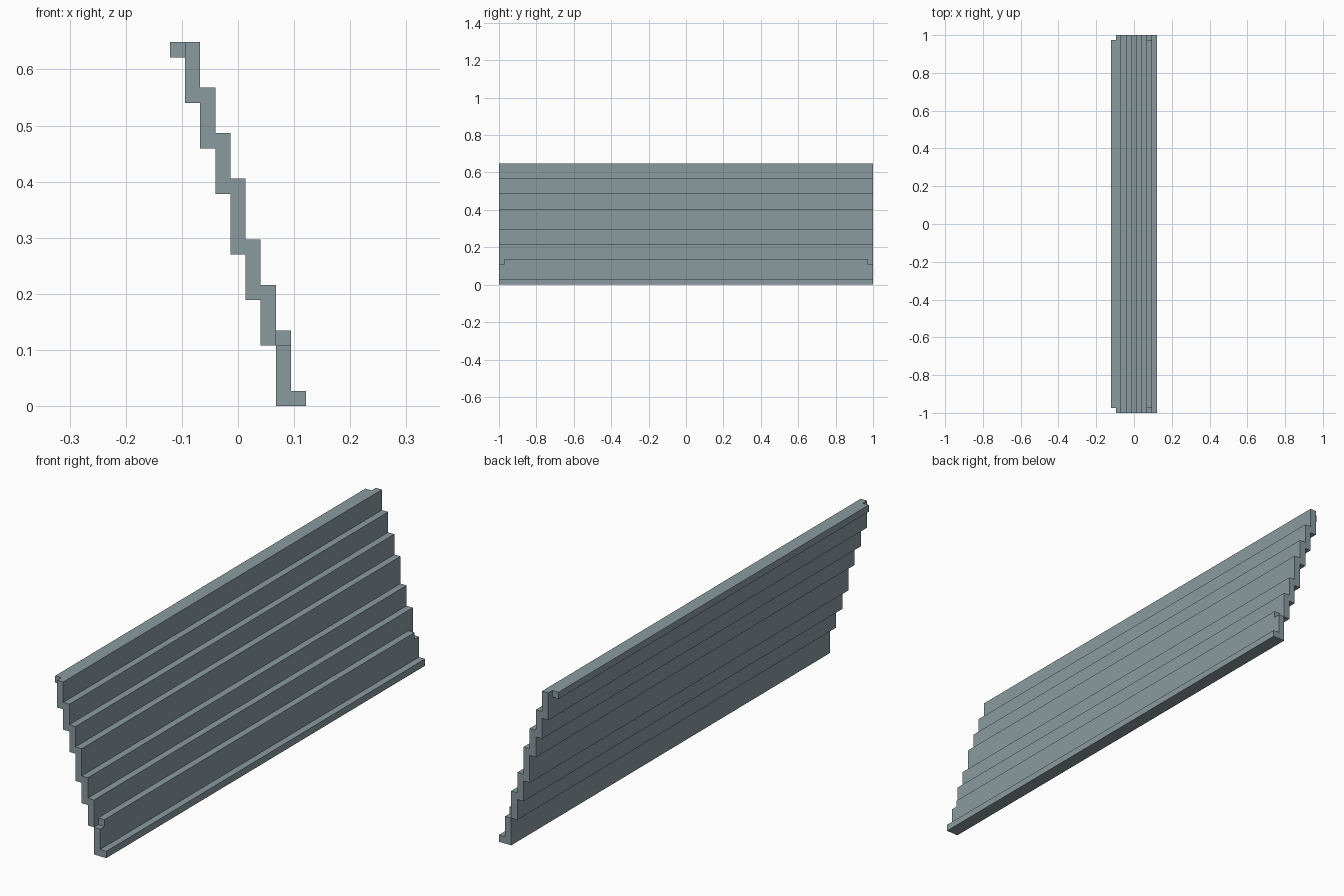
import bpy, bmesh
from mathutils import Vector

if "Cube" in bpy.data.objects:
    bpy.data.objects.remove(bpy.data.objects["Cube"])

U = 2 / 74            # grid unit: the panel is 74 units long
X0 = -4.5 * U         # left edge of the nine columns
Y = [-37 * U, -36 * U, 36 * U, 37 * U]   # end, middle and end sections

# Bottom and top of each stepped slat, in units, from top lip to bottom lip
slats = [(23, 24), (20, 24), (17, 21), (14, 18), (10, 15),
         (7, 11), (4, 8), (0, 5), (0, 1)]

# Occupied cells (column, section, level)
cells = {(c, s, k) for c, (lo, hi) in enumerate(slats)
         for s in range(3) for k in range(lo, hi)}

# Notches at both ends: the top lip and the top of the lowest slat stop short
for s in (0, 2):
    cells.discard((0, s, 23))
    cells.discard((7, s, 4))

# Outer skin of the stepped panel
bm = bmesh.new()


def corner(c, s, k):
    return bm.verts.new((X0 + c * U, Y[s], k * U))


for cell in sorted(cells):
    for axis in range(3):
        for side in (0, 1):
            near = list(cell)
            near[axis] += 2 * side - 1
            if tuple(near) in cells:
                continue
            a, b = (axis + 1) % 3, (axis + 2) % 3
            loop = []
            for da, db in ((0, 0), (1, 0), (1, 1), (0, 1)):
                p = list(cell)
                p[axis] += side
                p[a] += da
                p[b] += db
                loop.append(corner(*p))
            bm.faces.new(loop if side else loop[::-1])

# Merge the skin into clean flat faces
bmesh.ops.remove_doubles(bm, verts=bm.verts, dist=1e-5)
bmesh.ops.dissolve_limit(bm, angle_limit=0.01, verts=bm.verts, edges=bm.edges)

mesh = bpy.data.meshes.new("stepped_panel")
bm.to_mesh(mesh)
bm.free()
panel = bpy.data.objects.new("stepped_panel", mesh)
bpy.context.collection.objects.link(panel)

grey = bpy.data.materials.new("blue grey")
grey.diffuse_color = (0.254, 0.328, 0.352, 1)
grey.use_nodes = True
grey.node_tree.nodes["Principled BSDF"].inputs["Base Color"].default_value = grey.diffuse_color
mesh.materials.append(grey)
